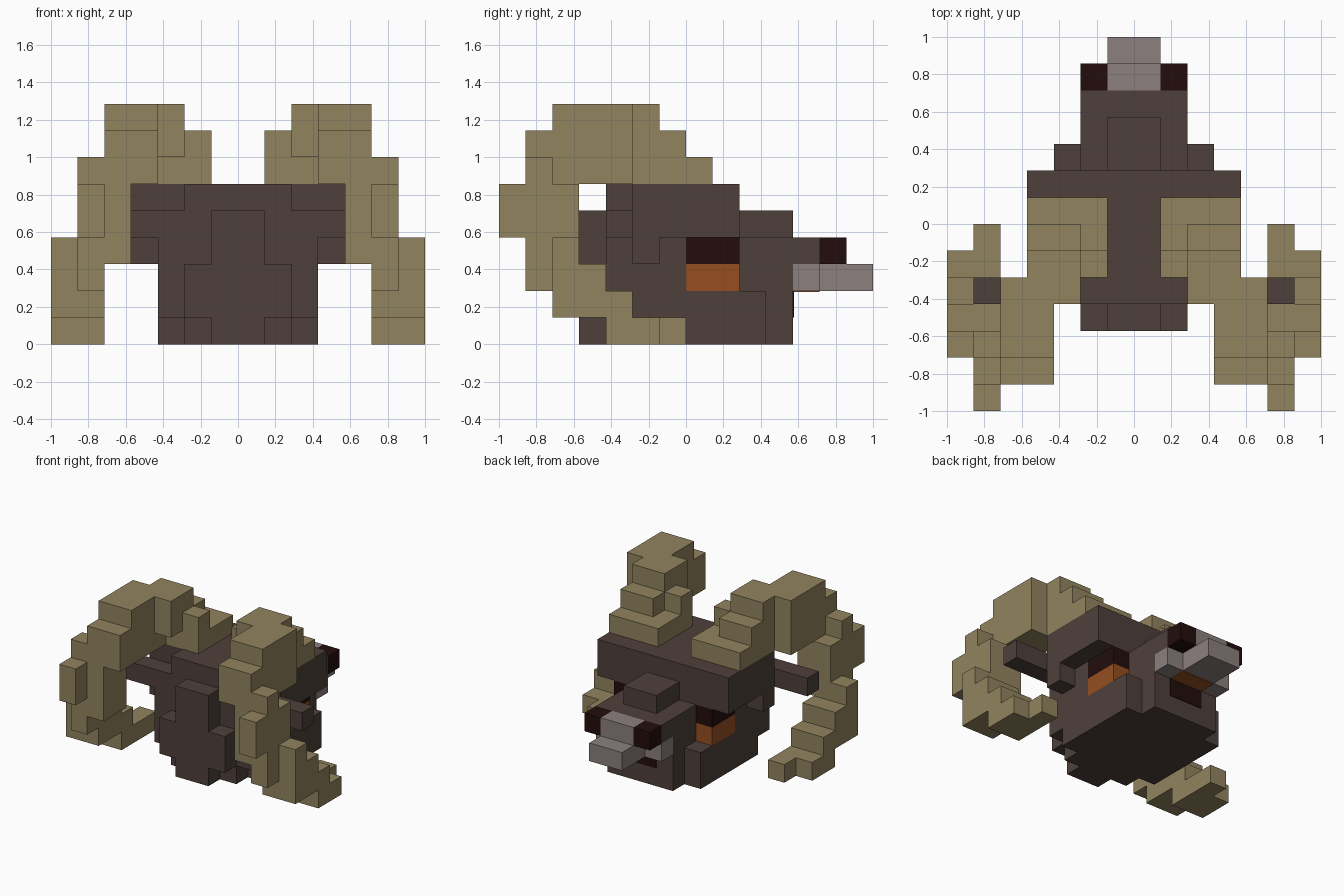
import bpy
import bmesh
from mathutils import Vector
from itertools import product

CELL = 1 / 7  # edge of one cube; the model is fourteen cubes long

cube = bpy.data.objects.get("Cube")
if cube:
    bpy.data.objects.remove(cube, do_unlink=True)


def material(name, colour):
    mat = bpy.data.materials.new(name)
    mat.use_nodes = True
    rgba = (*colour, 1)
    mat.diffuse_color = rgba
    bsdf = next(n for n in mat.node_tree.nodes if n.type == 'BSDF_PRINCIPLED')
    bsdf.inputs["Base Color"].default_value = rgba
    bsdf.inputs["Roughness"].default_value = 0.9
    return mat


tan = material("horn tan", (0.29, 0.23, 0.115))
brown = material("fur brown", (0.077, 0.051, 0.044))
maroon = material("dark maroon", (0.017, 0.004, 0.004))
orange = material("eye orange", (0.30, 0.078, 0.015))
grey = material("muzzle grey", (0.26, 0.216, 0.209))


def finish(name, bm, mat):
    """Turn a half mesh into an object mirrored across x = 0."""
    mesh = bpy.data.meshes.new(name)
    bm.to_mesh(mesh)
    bm.free()
    mesh.materials.append(mat)
    obj = bpy.data.objects.new(name, mesh)
    bpy.context.collection.objects.link(obj)
    obj.modifiers.new("both sides", 'MIRROR')
    return obj


def blocks(name, mat, *boxes):
    """Fuse boxes of cubes, each (x, x end, y, y end, z, z end), in one shell."""
    cells = set()
    for x0, x1, y0, y1, z0, z1 in boxes:
        cells.update(product(range(x0, x1), range(y0, y1), range(z0, z1)))
    bm = bmesh.new()
    for cell in sorted(cells):
        for axis, side in product(range(3), (0, 1)):
            beside = list(cell)
            beside[axis] += 2 * side - 1
            if tuple(beside) in cells or beside[0] < 0:
                continue
            corners = []
            for a, b in ((0, 0), (1, 0), (1, 1), (0, 1)):
                p = Vector(cell)
                p[axis] += side
                p[(axis + 1) % 3] += a
                p[(axis + 2) % 3] += b
                corners.append(bm.verts.new(p * CELL - Vector((0, 1, 0))))
            bm.faces.new(corners if side else corners[::-1])
    bmesh.ops.remove_doubles(bm, verts=bm.verts, dist=CELL / 100)
    return finish(name, bm, mat)


def plate(name, mat, low, high):
    """Thin painted plate between two corners."""
    low, high = Vector(low), Vector(high)
    bm = bmesh.new()
    bmesh.ops.create_cube(bm, size=1)
    for v in bm.verts:
        v.co = (low + high) / 2 + v.co * (high - low)
    return finish(name, bm, mat)


# Head: stepped skull, cheeks, brow and nose bridge
blocks("head", brown,
       (0, 1, 3, 11, 0, 5),     # centre ridge
       (0, 2, 4, 11, 0, 4),     # jaw
       (1, 2, 3, 5, 1, 3),      # nape
       (0, 2, 4, 9, 4, 6),      # crown
       (0, 2, 11, 12, 3, 4),    # bridge of the nose
       (2, 3, 5, 10, 0, 1),     # lower cheek
       (2, 3, 4, 10, 1, 2),
       (2, 3, 4, 7, 2, 4),      # back of the cheek
       (2, 4, 5, 9, 4, 6),      # brow
       (3, 4, 5, 6, 3, 4))      # lobe under the brow

blocks("ears", brown, (2, 6, 4, 5, 4, 5))

# Eyes sit under the brow
blocks("upper_eyes", maroon, (2, 3, 7, 9, 3, 4))
blocks("lower_eyes", orange, (2, 3, 7, 9, 2, 3))

# Muzzle
blocks("muzzle", grey,
       (0, 2, 11, 12, 2, 3),
       (0, 1, 12, 14, 2, 3),
       (0, 1, 12, 13, 3, 4))
blocks("nostrils", maroon, (1, 2, 12, 13, 3, 4))
front = 4 * CELL
plate("mouth", maroon, (0, front, CELL), (CELL, front + 0.006, 2 * CELL))
plate("mouth_roof", orange, (0, front, 2 * CELL - 0.006),
      (CELL, front + CELL, 2 * CELL))

# Horns: rise from the crown, curl back and out, then sweep down and forward
blocks("horns", tan,
       (1, 4, 5, 8, 6, 7),      # root
       (1, 2, 5, 6, 7, 8),
       (2, 4, 5, 7, 7, 8),
       (2, 4, 4, 6, 8, 9),
       (2, 4, 4, 5, 7, 8),
       (3, 5, 2, 5, 6, 9),      # top of the curl
       (3, 4, 5, 6, 6, 9),
       (3, 5, 1, 2, 6, 8),
       (4, 5, 1, 3, 3, 6),      # back of the curl
       (5, 6, 1, 2, 2, 7),
       (5, 6, 0, 1, 4, 6),
       (5, 6, 2, 3, 1, 6),
       (6, 7, 2, 3, 1, 4),      # lower sweep
       (5, 7, 3, 4, 1, 3),
       (5, 7, 4, 5, 0, 2),
       (5, 7, 5, 6, 0, 1),
       (5, 6, 6, 7, 0, 1))      # tip
